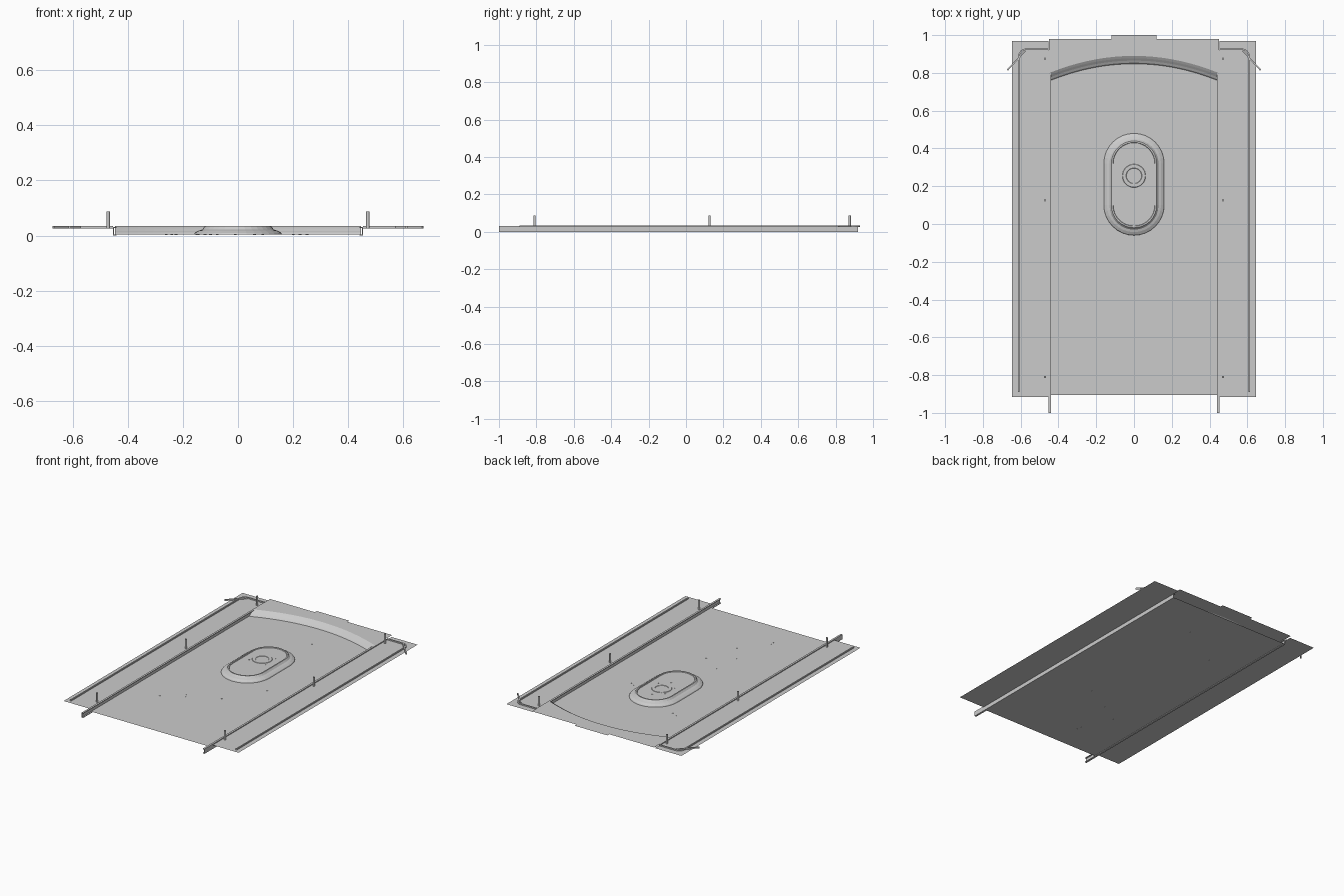
import bpy, bmesh, math
from mathutils import Vector

old = bpy.data.objects.get("Cube")
if old:
    bpy.data.objects.remove(old, do_unlink=True)

grey = bpy.data.materials.new("plain_grey")
grey.use_nodes = True
grey.diffuse_color = (0.6, 0.6, 0.6, 1)
grey.node_tree.nodes["Principled BSDF"].inputs["Base Color"].default_value = (0.6, 0.6, 0.6, 1)


def finish(name, bm, smooth=False):
    me = bpy.data.meshes.new(name)
    bmesh.ops.remove_doubles(bm, verts=bm.verts, dist=1e-5)
    bm.to_mesh(me)
    bm.free()
    me.materials.append(grey)
    for p in me.polygons:
        p.use_smooth = smooth
    ob = bpy.data.objects.new(name, me)
    bpy.context.collection.objects.link(ob)
    return ob


def sheet(name, outline, z):
    """Single flat sheet facing up; outline runs anticlockwise."""
    bm = bmesh.new()
    bm.faces.new([bm.verts.new((x, y, z)) for x, y in outline])
    finish(name, bm)


def rect(x0, x1, y0, y1):
    return [(x0, y0), (x1, y0), (x1, y1), (x0, y1)]


def loft(name, rows, closed, cap=False, smooth=False):
    """Bridge successive rows of points, optionally capping the last one."""
    bm = bmesh.new()
    vs = [[bm.verts.new(p) for p in row] for row in rows]
    n = len(vs[0])
    for a, b in zip(vs, vs[1:]):
        for i in range(n if closed else n - 1):
            j = (i + 1) % n
            bm.faces.new((a[i], a[j], b[j], b[i]))
    if cap:
        bm.faces.new(vs[-1])
    return finish(name, bm, smooth)


def bar(name, path, width, z0, z1):
    """Rectangular strip following a flat path, with closed ends."""
    pts = [Vector(p) for p in path]
    bm = bmesh.new()
    rings = []
    for i, p in enumerate(pts):
        d = (pts[min(i + 1, len(pts) - 1)] - pts[max(i - 1, 0)]).normalized()
        s = Vector((-d.y, d.x)) * width / 2
        rings.append([bm.verts.new((q.x, q.y, z)) for q, z in
                      ((p - s, z0), (p + s, z0), (p + s, z1), (p - s, z1))])
    for a, b in zip(rings, rings[1:]):
        for i in range(4):
            j = (i + 1) % 4
            bm.faces.new((a[i], b[i], b[j], a[j]))
    bm.faces.new(rings[0])
    bm.faces.new(rings[-1][::-1])
    bmesh.ops.recalc_face_normals(bm, faces=bm.faces)
    finish(name, bm)


def cylinder(name, x, y, z0, z1, r, sides):
    bm = bmesh.new()
    bmesh.ops.create_cone(bm, cap_ends=True, segments=sides, radius1=r, radius2=r, depth=z1 - z0)
    bmesh.ops.translate(bm, verts=bm.verts, vec=(x, y, (z0 + z1) / 2))
    finish(name, bm)


FLOOR, SIDE, TOP = 0.004, 0.026, 0.034

# Main floor sheet
sheet("floor_panel", rect(-0.445, 0.445, -0.905, 0.92), FLOOR)

# Curved rise at the back and the raised plate behind it
XS = [0.447 * (i / 16 - 1) for i in range(33)]


def arc(x):
    return 0.89 - 0.09 * (x / 0.447) ** 2


rise = [(-0.042, FLOOR), (-0.036, 0.011), (-0.025, 0.017), (-0.013, 0.026), (0, TOP)]
loft("back_rise", [[(x, arc(x) + d, z) for x in XS] for d, z in rise], False)
sheet("back_plate", [(x, arc(x)) for x in XS] +
      [(0.45, 0.98), (0.12, 0.98), (0.12, 1.0), (-0.12, 1.0), (-0.12, 0.98), (-0.45, 0.98)], TOP)


# Raised oval pad with a rounded flank and shallow lip
def oval(r, z, n=16):
    pts = []
    for cy, start in ((0.32, 0), (0.10, math.pi)):
        for i in range(n + 1):
            a = start + math.pi * i / n
            pts.append((r * math.cos(a), cy + r * math.sin(a), z))
    return pts


flank = [(0.16, FLOOR), (0.157, 0.010), (0.143, 0.018), (0.13, 0.022),
         (0.12, TOP), (0.112, TOP), (0.110, 0.030)]
loft("oval_pad", [oval(r, z) for r, z in flank], True, cap=True)


# Round collar on the pad
def ring(r, z, n=32):
    return [(r * math.cos(2 * math.pi * i / n), 0.255 + r * math.sin(2 * math.pi * i / n), z)
            for i in range(n)]


loft("pad_collar", [ring(0.062, 0.030), ring(0.06, 0.032), ring(0.042, 0.032), ring(0.04, 0.0305)],
     True, cap=True)
for i in range(6):
    a = math.pi * i / 3 + math.pi / 6
    cylinder("pad_stud", 0.07 * math.cos(a), 0.255 + 0.1 * math.sin(a), 0.029, 0.031, 0.004, 8)

# Small floor fasteners
for x, y in [(0.09, 0.65), (-0.26, 0.48), (-0.225, 0.46), (0.2, 0.27), (0.225, 0.25),
             (0.25, -0.05), (-0.075, -0.21), (0.06, -0.3), (0.09, -0.3), (-0.12, -0.38),
             (-0.1, -0.4), (-0.24, -0.48), (-0.01, -0.525), (-0.15, -0.69), (-0.145, -0.715)]:
    cylinder("floor_fastener", x, y, FLOOR - 0.001, FLOOR + 0.001, 0.005, 8)

# Parts repeated on both sides
for side, s in (("left", 1), ("right", -1)):
    x0, x1 = sorted((0.453 * s, 0.645 * s))
    sheet(side + "_side_panel", rect(x0, x1, -0.915, 0.97), SIDE)

    # Channel rail, open towards the middle
    bar(side + "_rail_web", [(0.4515 * s, -1), (0.4515 * s, 0.92)], 0.004, 0, 0.032)
    for z in (0, 0.028):
        bar(side + "_rail_flange", [(0.4455 * s, -1), (0.4455 * s, 0.92)], 0.010, z, z + 0.004)

    # Edge strip that bends round the back corner
    bend = [(0.57 + 0.04 * math.cos(math.radians(a)), 0.885 + 0.04 * math.sin(math.radians(a)))
            for a in range(0, 91, 15)]
    path = [(0.61, -0.89)] + bend + [(0.453, 0.925)]
    bar(side + "_edge_strip", [(x * s, y) for x, y in path], 0.008, SIDE, TOP)

    # Diagonal corner brace and upright pegs
    bar(side + "_corner_brace", [(0.575 * s, 0.918), (0.67 * s, 0.815)], 0.008, SIDE, TOP + 0.001)
    for y in (-0.81, 0.125, 0.875):
        cylinder(side + "_peg", 0.471 * s, y, SIDE, 0.088, 0.006, 12)
